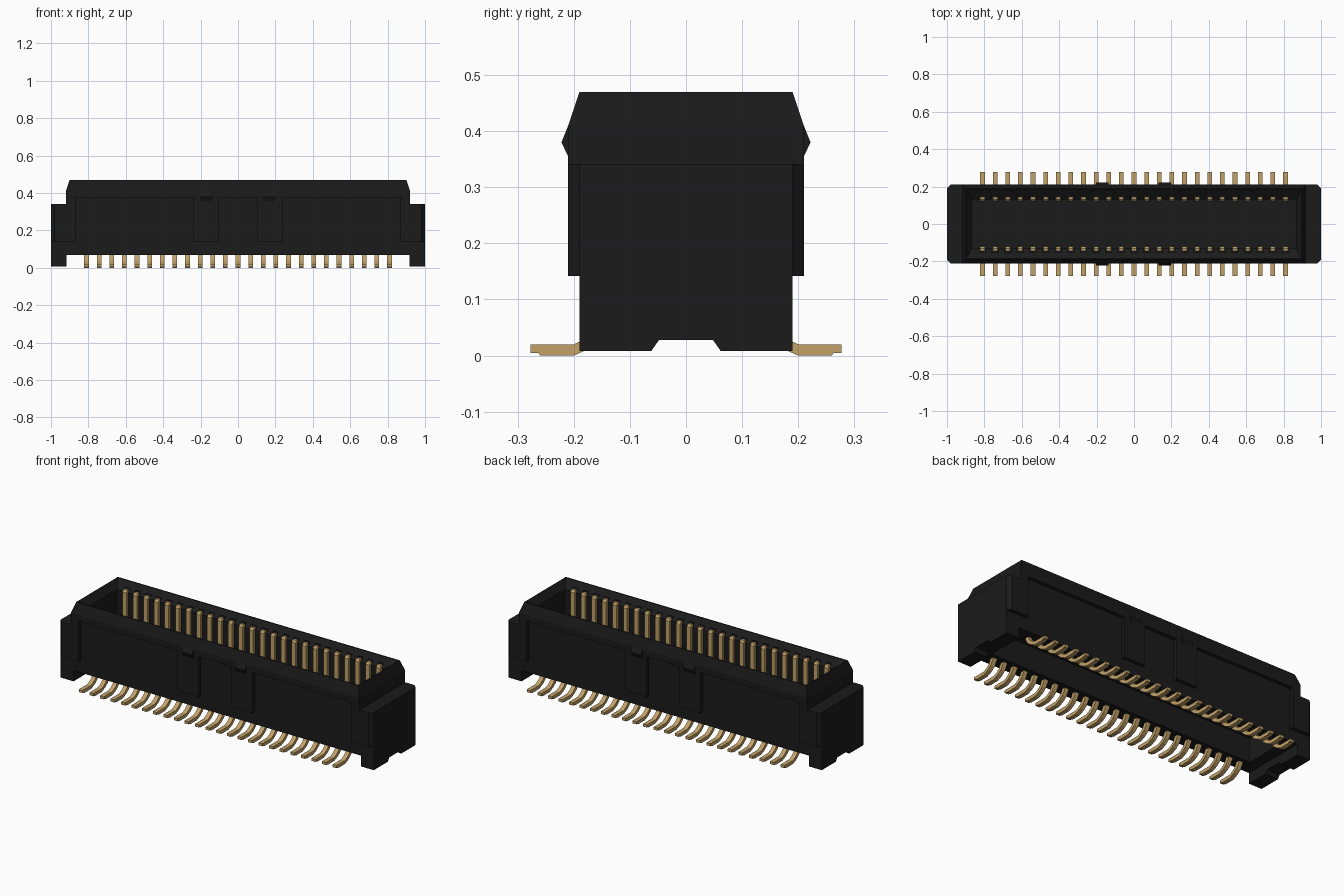
import bpy, bmesh, math

if "Cube" in bpy.data.objects:
    bpy.data.objects.remove(bpy.data.objects["Cube"])

def material(name, rgb):
    m = bpy.data.materials.new(name)
    m.diffuse_color = (*rgb, 1)
    m.use_nodes = True
    m.node_tree.nodes["Principled BSDF"].inputs["Base Color"].default_value = m.diffuse_color
    return m

BLACK = material("black plastic", (0.0105, 0.0105, 0.0105))
GOLD = material("gold contact", (0.54, 0.36, 0.14))

def finish(bm, name, mat):
    bmesh.ops.recalc_face_normals(bm, faces=bm.faces)
    me = bpy.data.meshes.new(name)
    bm.to_mesh(me)
    bm.free()
    me.materials.append(mat)
    ob = bpy.data.objects.new(name, me)
    bpy.context.collection.objects.link(ob)
    return ob

def prism(bm, pts, lo, hi, axis):
    """Extrude a 2D outline: axis x uses (y, z) points, axis z uses (x, y)."""
    place = (lambda p, h: (h, *p)) if axis == "x" else (lambda p, h: (*p, h))
    a = [bm.verts.new(place(p, lo)) for p in pts]
    b = [bm.verts.new(place(p, hi)) for p in pts]
    bm.faces.new(a)
    bm.faces.new(b[::-1])
    n = len(pts)
    for i in range(n):
        j = (i + 1) % n
        bm.faces.new((a[i], b[i], b[j], a[j]))

def box(bm, x0, x1, y0, y1, z0, z1):
    prism(bm, [(x0, y0), (x1, y0), (x1, y1), (x0, y1)], z0, z1, "z")

def stack(bm, levels):
    """Loft centred rectangles given as (half x, half y, z)."""
    rings = [[bm.verts.new((sx * x, sy * y, z))
              for sx, sy in ((-1, -1), (1, -1), (1, 1), (-1, 1))] for x, y, z in levels]
    bm.faces.new(rings[0])
    bm.faces.new(rings[-1])
    for a, b in zip(rings, rings[1:]):
        for i in range(4):
            j = (i + 1) % 4
            bm.faces.new((a[i], a[j], b[j], b[i]))

def cut(target, cutter):
    mod = target.modifiers.new("cut", "BOOLEAN")
    mod.operation = "DIFFERENCE"
    mod.solver = "EXACT"
    mod.object = cutter
    bpy.context.view_layer.objects.active = target
    bpy.ops.object.modifier_apply(modifier=mod.name)
    bpy.data.objects.remove(cutter)

pin_xs = [-0.81 + 0.0675 * i for i in range(25)]

# Housing shell: recessed side walls below an overhanging chamfered rim
bm = bmesh.new()
stack(bm, [(0.919, 0.19, 0.07), (0.919, 0.19, 0.375), (0.92, 0.21, 0.375),
           (0.92, 0.21, 0.41), (0.90, 0.19, 0.47)])
housing = finish(bm, "housing_shell", BLACK)

# Mating cavity with sloped lead-in up to a thin lip
bm = bmesh.new()
stack(bm, [(0.865, 0.13, 0.235), (0.865, 0.13, 0.43), (0.903, 0.194, 0.478)])
cut(housing, finish(bm, "cavity_cutter", BLACK))

# Contact slots in the cavity walls, and the groove along the underside
bm = bmesh.new()
for s in (-1, 1):
    ys = sorted((s * 0.11, s * 0.152))
    for x in pin_xs:
        box(bm, x - 0.017, x + 0.017, *ys, 0.24, 0.462)
box(bm, -0.85, 0.85, -0.105, 0.105, 0.05, 0.21)
cut(housing, finish(bm, "slot_cutter", BLACK))

# End blocks with chamfered corners, and notched standoff feet
for s, side in ((-1, "left"), (1, "right")):
    bm = bmesh.new()
    plan = [(0.87, -0.21), (0.98, -0.21), (1, -0.19), (1, 0.19), (0.98, 0.21), (0.87, 0.21)]
    prism(bm, [(s * x, y) for x, y in plan], 0.142, 0.341, "z")
    box(bm, *sorted((s * 0.87, s * 0.92)), -0.21, 0.21, 0.33, 0.376)
    finish(bm, side + "_end_block", BLACK)
    bm = bmesh.new()
    foot = [(-0.19, 0.008), (-0.062, 0.008), (-0.048, 0.028), (0.048, 0.028),
            (0.062, 0.008), (0.19, 0.008), (0.19, 0.15), (-0.19, 0.15)]
    prism(bm, foot, *sorted((s * 0.917, s * 1.0)), "x")
    finish(bm, side + "_standoff_foot", BLACK)

# Raised ribs with wedge latches on both long sides
for sy, side in ((-1, "front"), (1, "back")):
    bm = bmesh.new()
    for sx in (-1, 1):
        box(bm, *sorted((sx * 0.105, sx * 0.24)), *sorted((sy * 0.18, sy * 0.21)), 0.142, 0.376)
    finish(bm, side + "_ribs", BLACK)
    bm = bmesh.new()
    for x in (-0.17, 0.165):
        prism(bm, [(sy * y, z) for y, z in ((0.2, 0.41), (0.21, 0.41), (0.222, 0.38),
                                           (0.21, 0.355), (0.2, 0.355))],
              x - 0.034, x + 0.034, "x")
    finish(bm, side + "_latches", BLACK)

# Contacts: upright blade, swept under and out into a flat solder tail
outline = [(0.121, 0.43), (0.121, 0.09), (0.128, 0.06), (0.144, 0.033), (0.166, 0.015),
           (0.2, 0), (0.26, 0), (0.263, 0.005), (0.277, 0.005), (0.277, 0.02),
           (0.2, 0.02), (0.179, 0.03), (0.161, 0.045), (0.15, 0.065), (0.145, 0.09),
           (0.145, 0.441), (0.13, 0.441)]
for sy, side in ((-1, "front"), (1, "back")):
    bm = bmesh.new()
    for x in pin_xs:
        prism(bm, [(sy * y, z) for y, z in outline], x - 0.0125, x + 0.0125, "x")
    finish(bm, side + "_contacts", GOLD)
